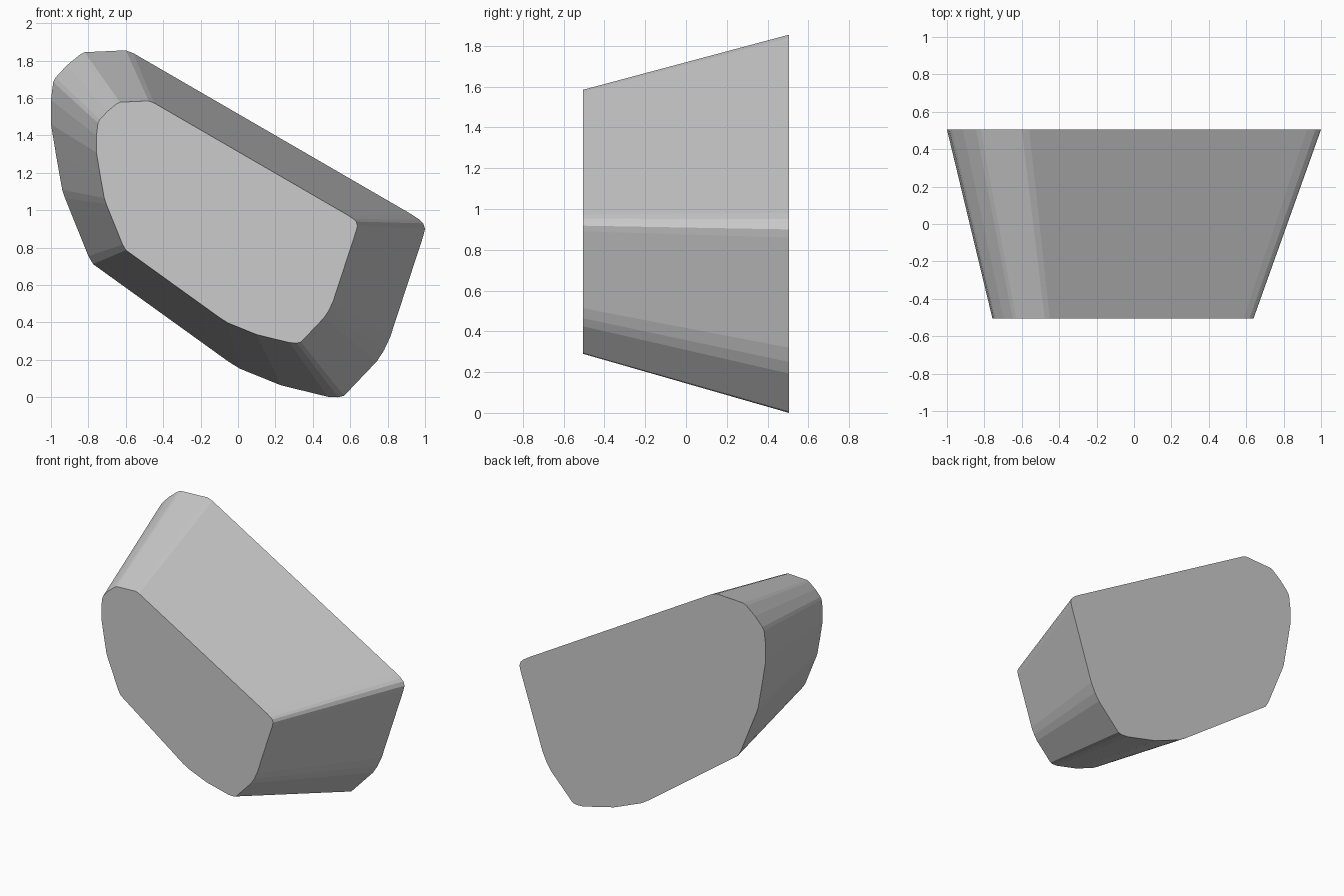
import bpy, bmesh

if "Cube" in bpy.data.objects:
    bpy.data.objects.remove(bpy.data.objects["Cube"])

# Rounded boulder-like outline of the large back face (x, z)
OUTLINE = [
    (-0.60, 1.855), (-0.82, 1.845), (-0.845, 1.832), (-0.915, 1.775), (-0.975, 1.71),
    (-0.988, 1.685), (-1.0, 1.59), (-1.0, 1.46), (-0.972, 1.29), (-0.94, 1.11),
    (-0.925, 1.065), (-0.80, 0.755), (-0.775, 0.712), (-0.05, 0.19), (0.01, 0.153),
    (0.23, 0.064), (0.48, 0.003), (0.535, 0.0), (0.567, 0.008), (0.743, 0.193), (0.78, 0.25),
    (0.813, 0.32), (0.99, 0.86), (1.0, 0.90), (0.99, 0.93), (0.97, 0.95),
    (0.925, 0.98), (-0.56, 1.84),
]
TAPER, SHIFT_X, SHIFT_Z = 0.698, -0.059, 0.29  # front face relative to back

stone = bpy.data.materials.new("stone grey")
stone.diffuse_color = (0.6, 0.6, 0.6, 1)
stone.use_nodes = True
stone.node_tree.nodes["Principled BSDF"].inputs["Base Color"].default_value = stone.diffuse_color

# Tapered block: back outline bridged to a smaller front outline
bm = bmesh.new()
back = [bm.verts.new((x, 0.505, z)) for x, z in OUTLINE]
front = [bm.verts.new((x * TAPER + SHIFT_X, -0.505, z * TAPER + SHIFT_Z)) for x, z in OUTLINE]
bm.faces.new(back)
bm.faces.new(front[::-1])
n = len(OUTLINE)
for i in range(n):
    j = (i + 1) % n
    bm.faces.new((back[i], front[i], front[j], back[j]))
bmesh.ops.recalc_face_normals(bm, faces=bm.faces[:])

mesh = bpy.data.meshes.new("tapered_stone")
bm.to_mesh(mesh)
bm.free()
mesh.materials.append(stone)
block = bpy.data.objects.new("tapered_stone", mesh)
bpy.context.collection.objects.link(block)
